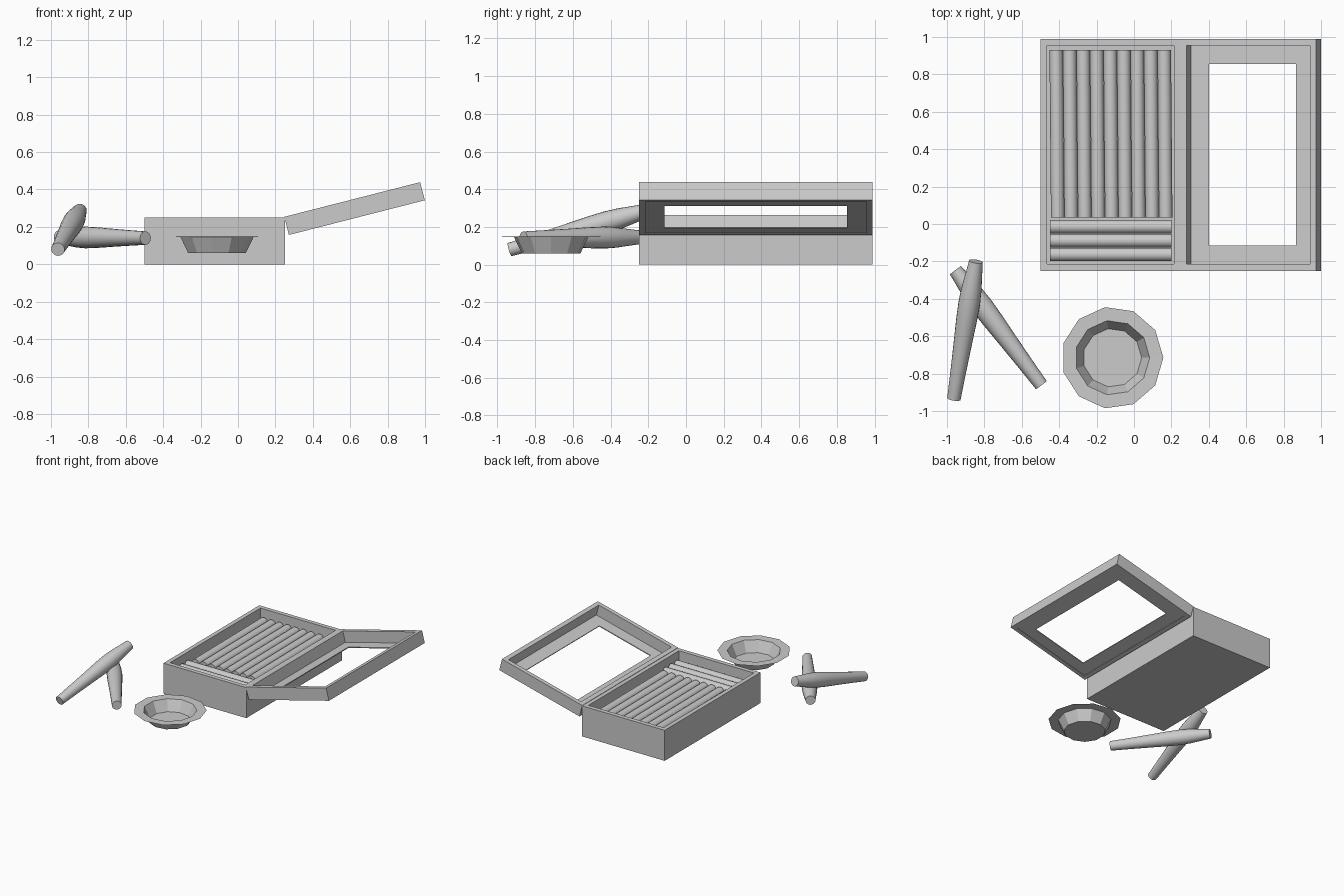
import bpy, bmesh, math
from mathutils import Vector, Matrix

if "Cube" in bpy.data.objects:
    bpy.data.objects.remove(bpy.data.objects["Cube"], do_unlink=True)

GREY = (0.6, 0.6, 0.6, 1)
grey = bpy.data.materials.new("plain grey")
grey.use_nodes = True
grey.diffuse_color = GREY
grey.node_tree.nodes["Principled BSDF"].inputs["Base Color"].default_value = GREY


def make(name, bm, matrix=Matrix(), smooth=False):
    bmesh.ops.recalc_face_normals(bm, faces=bm.faces)
    mesh = bpy.data.meshes.new(name)
    bm.to_mesh(mesh)
    bm.free()
    mesh.materials.append(grey)
    obj = bpy.data.objects.new(name, mesh)
    bpy.context.collection.objects.link(obj)
    obj.matrix_world = matrix
    if smooth:
        bpy.ops.object.select_all(action="DESELECT")
        obj.select_set(True)
        bpy.context.view_layer.objects.active = obj
        bpy.ops.object.shade_smooth_by_angle(angle=math.radians(40))
    return obj


def frame(name, x, y, z, border, matrix=Matrix()):
    """Rectangular frame spanning the x, y and z ranges, open in the middle."""
    bm = bmesh.new()
    loops = []
    for inset in (0, border):
        for h in z:
            xs, ys = (x[0] + inset, x[1] - inset), (y[0] + inset, y[1] - inset)
            loops.append([bm.verts.new((xs[i], ys[j], h))
                          for i, j in ((0, 0), (1, 0), (1, 1), (0, 1))])
    low_out, top_out, low_in, top_in = loops
    for a, b in ((low_out, top_out), (top_out, top_in), (top_in, low_in), (low_in, low_out)):
        for i in range(4):
            k = (i + 1) % 4
            bm.faces.new((a[i], a[k], b[k], b[i]))
    return make(name, bm, matrix)


def lathe(name, profile, sides, matrix, caps, smooth):
    """Rings of (radius, height) joined around local z; caps lists ends to close."""
    bm = bmesh.new()
    rings = [[bm.verts.new((r * math.cos(math.tau * i / sides),
                            r * math.sin(math.tau * i / sides), h))
              for i in range(sides)] for r, h in profile]
    for a, b in zip(rings, rings[1:]):
        for i in range(sides):
            k = (i + 1) % sides
            bm.faces.new((a[i], a[k], b[k], b[i]))
    for end in caps:
        bm.faces.new(rings[end])
    return make(name, bm, matrix, smooth)


def roll(name, start, end, shape):
    """Round roll from start to end; shape holds (fraction, radius) pairs."""
    start, end = Vector(start), Vector(end)
    axis = end - start
    matrix = Matrix.Translation(start) @ axis.to_track_quat("Z", "Y").to_matrix().to_4x4()
    return lathe(name, [(r, t * axis.length) for t, r in shape], 20, matrix, (0, -1), True)


# Open box: walls and floor
frame("box_walls", (-0.5, 0.25), (-0.25, 0.99), (0, 0.25), 0.035)
bm = bmesh.new()
bmesh.ops.create_cube(bm, size=1, matrix=Matrix.Translation((-0.125, 0.37, 0.0175))
                      @ Matrix.Diagonal((0.7, 1.19, 0.035, 1)))
make("box_floor", bm)

# Lid swung open, with a window in its thin panel
hinge = Matrix.Translation((0.272, 0.37, 0.157)) @ Matrix.Rotation(math.radians(-14.3), 4, "Y")
frame("lid_rim", (0, 0.75), (-0.62, 0.62), (0, 0.1), 0.035, hinge)
frame("lid_panel", (0.03, 0.72), (-0.59, 0.59), (0.003, 0.01), 0.105, hinge)

# Two layers of rolls packed in the box
R = 0.036
straight = ((0, R), (1, R))
for layer, z in enumerate((0.085, 0.16)):
    for i in range(9):
        x = -0.412 + 0.0722 * i
        roll(f"long_roll_{layer}_{i}", (x + 0.004, 0.035, z), (x - 0.004, 0.93, z), straight)
    for i in range(3):
        y = -0.163 + 0.074 * i
        roll(f"short_roll_{layer}_{i}", (-0.45, y, z), (0.2, y, z), straight)

# Two loose tapered rolls, crossed
tapered = ((0, 0.037), (0.1, 0.045), (0.2, 0.054), (0.3, 0.058), (0.42, 0.056),
           (0.6, 0.049), (0.8, 0.042), (1, 0.036))
roll("loose_roll_lower", (-0.955, -0.247, 0.145), (-0.495, -0.862, 0.14), tapered)
roll("loose_roll_upper", (-0.845, -0.2, 0.288), (-0.963, -0.935, 0.08), tapered)

# Faceted dish with a flat brim
lathe("dish", ((0.157, 0.06), (0.2, 0.147), (0.273, 0.148)), 11,
      Matrix.Translation((-0.116, -0.715, 0)), (0,), False)
